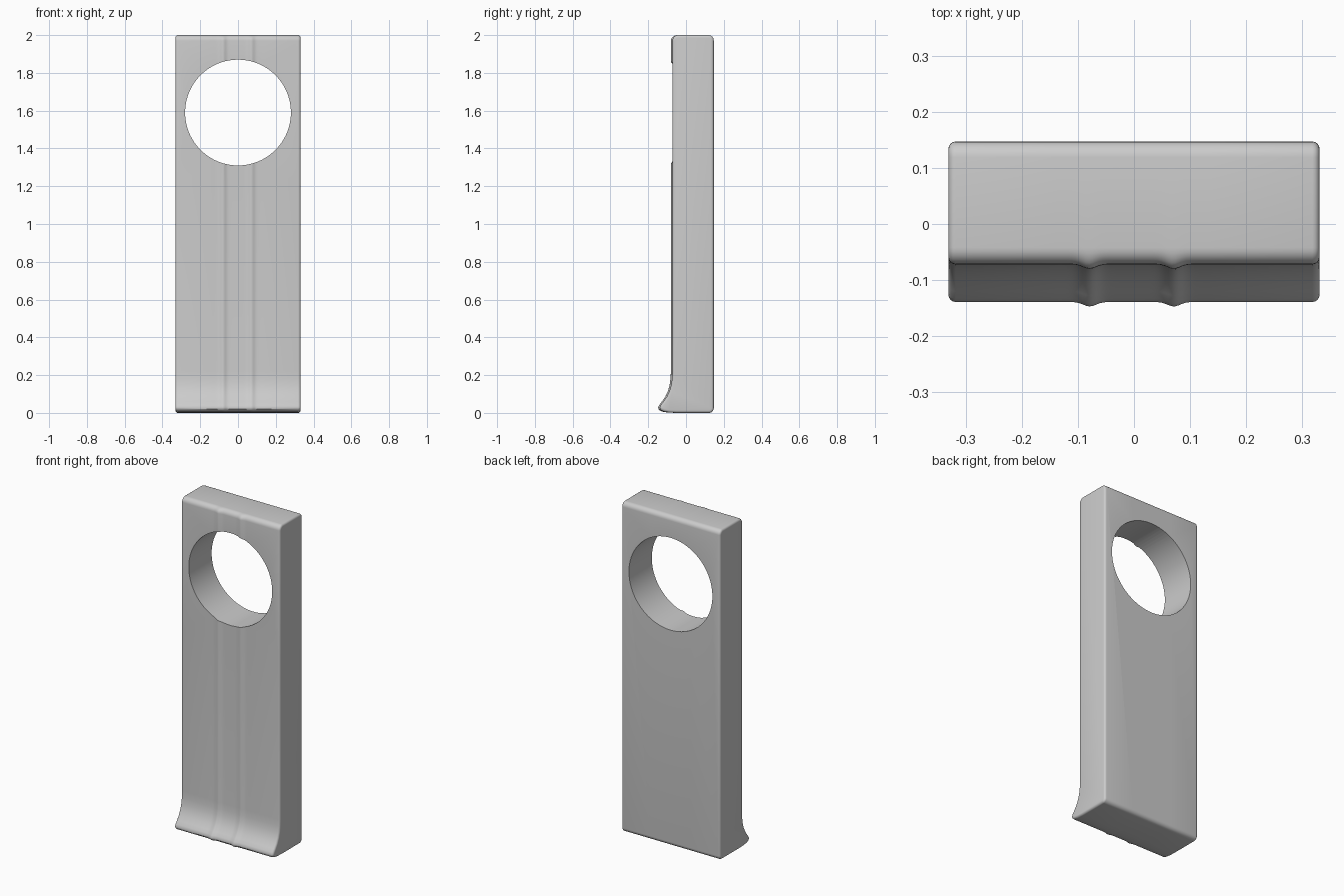
import bpy, bmesh, math

if "Cube" in bpy.data.objects:
    bpy.data.objects.remove(bpy.data.objects["Cube"])

HALF_W = 0.331
BACK = 0.147


def arc(cy, cz, r, a0, a1, n=6):
    return [(cy + r * math.cos(math.radians(a0 + (a1 - a0) * i / n)),
             cz + r * math.sin(math.radians(a0 + (a1 - a0) * i / n))) for i in range(n + 1)]


# Side profile (y, z): front face flaring into a toe, then the rounded back and top
front = [(-0.072, 1.2), (-0.072, 0.22), (-0.074, 0.18), (-0.079, 0.145), (-0.088, 0.115),
         (-0.102, 0.085), (-0.120, 0.060), (-0.133, 0.043), (-0.139, 0.030), (-0.138, 0.021),
         (-0.130, 0.012), (-0.115, 0.006), (-0.09, 0.002), (-0.05, 0.0)]
profile = (front + arc(BACK - 0.025, 0.025, 0.025, -90, 0)
           + arc(BACK - 0.028, 1.972, 0.028, 0, 90)
           + arc(-0.042, 1.970, 0.030, 90, 180))


# Two soft vertical ridges on the front face
def ridge(x):
    return 0.008 * sum(math.exp(-((x - c) / 0.016) ** 2) for c in (-0.079, 0.071))


inner = [-0.135 + 0.27 * i / 44 for i in range(45)]
stations = [-HALF_W] + inner + [HALF_W]

# Body lofted across x
bm = bmesh.new()
rings = []
for x in stations:
    r = ridge(x)
    rings.append([bm.verts.new((x, y - r * min(1, max(0, -y - 0.04) / 0.03), z)) for y, z in profile])
n = len(profile)
for a, b in zip(rings, rings[1:]):
    for i in range(n):
        j = (i + 1) % n
        bm.faces.new((a[i], a[j], b[j], b[i]))
bm.faces.new(rings[0])
bm.faces.new(rings[-1])
bmesh.ops.recalc_face_normals(bm, faces=bm.faces)
mesh = bpy.data.meshes.new("body")
bm.to_mesh(mesh)
bm.free()
body = bpy.data.objects.new("door_hanger_body", mesh)
bpy.context.collection.objects.link(body)

# Round hole cutter
bpy.ops.mesh.primitive_cylinder_add(vertices=96, radius=0.28, depth=1,
                                    location=(0, 0, 1.59), rotation=(math.pi / 2, 0, 0))
cutter = bpy.context.object
cutter.name = "hole_cutter"
cutter.hide_render = True

# Softened side edges, then the hole
bev = body.modifiers.new("side_rounding", 'BEVEL')
bev.width = 0.013
bev.segments = 4
bev.limit_method = 'ANGLE'
bev.angle_limit = math.radians(60)
cut = body.modifiers.new("hole", 'BOOLEAN')
cut.operation = 'DIFFERENCE'
cut.solver = 'EXACT'
cut.object = cutter

bpy.ops.object.select_all(action='DESELECT')
body.select_set(True)
bpy.context.view_layer.objects.active = body
for m in ("side_rounding", "hole"):
    bpy.ops.object.modifier_apply(modifier=m)
bpy.data.objects.remove(cutter, do_unlink=True)
bpy.ops.object.shade_smooth_by_angle(angle=math.radians(35))
